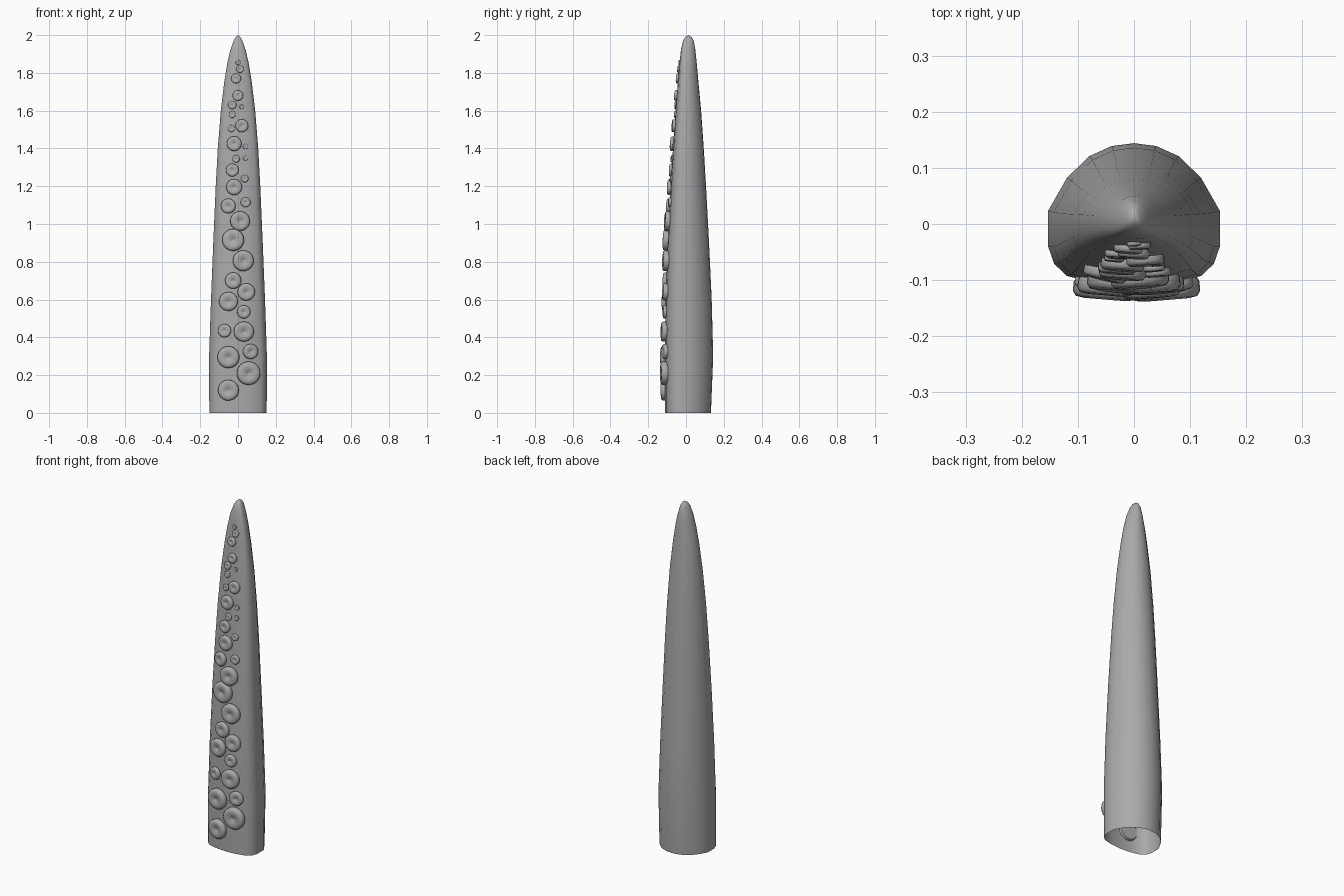
import bpy
import bmesh
import math
from mathutils import Vector
from mathutils.bvhtree import BVHTree

cube = bpy.data.objects.get("Cube")
if cube:
    bpy.data.objects.remove(cube, do_unlink=True)

# One flat colour for everything
grey = bpy.data.materials.new("plain_grey")
grey.use_nodes = True
colour = (0.4, 0.4, 0.4, 1)
grey.diffuse_color = colour
grey.node_tree.nodes["Principled BSDF"].inputs["Base Color"].default_value = colour


def finish(bm, name, angle):
    """Turn a bmesh into a smooth shaded object with the grey material."""
    bmesh.ops.recalc_face_normals(bm, faces=bm.faces)
    mesh = bpy.data.meshes.new(name)
    bm.to_mesh(mesh)
    mesh.materials.append(grey)
    obj = bpy.data.objects.new(name, mesh)
    bpy.context.collection.objects.link(obj)
    bpy.ops.object.select_all(action='DESELECT')
    obj.select_set(True)
    bpy.context.view_layer.objects.active = obj
    bpy.ops.object.shade_smooth_by_angle(angle=math.radians(angle))
    return obj


def bridge(bm, lower, upper):
    """Join two equal rings of vertices with quads."""
    count = len(lower)
    for i in range(count):
        j = (i + 1) % count
        bm.faces.new((lower[i], lower[j], upper[j], upper[i]))


# Half cross-section: share of half width, share of depth from front to back
half_section = [(0, 0), (.4, .02), (.78, .075), (.93, .16), (1, .28),
                (1, .53), (.78, .76), (.52, .91), (.26, .98), (0, 1)]
section = half_section + [(-u, t) for u, t in half_section[-2:0:-1]]

# Tapering body: height, half width, front y, back y
levels = [(0, .152, -.11, .132), (.3, .153, -.112, .144), (.6, .143, -.108, .136),
          (.9, .131, -.097, .122), (1.2, .118, -.081, .106), (1.4, .107, -.069, .094),
          (1.6, .091, -.055, .08), (1.75, .073, -.043, .066), (1.85, .057, -.034, .057),
          (1.92, .041, -.027, .05), (1.97, .024, -.016, .041), (1.99, .012, -.004, .03)]

body = bmesh.new()
rings = []
for z, width, front, back in levels:
    rings.append([body.verts.new((u * width, front + t * (back - front), z))
                  for u, t in section])
for lower, upper in zip(rings, rings[1:]):
    bridge(body, lower, upper)
tip = body.verts.new((0, .013, 2))
for i, vert in enumerate(rings[-1]):
    body.faces.new((vert, rings[-1][(i + 1) % len(section)], tip))
finish(body, "tentacle_body", 60)
surface = BVHTree.FromBMesh(body)

# Suckers: x and z in hundredths, radius in thousandths
suckers = [(-5, 12, 55), (5.5, 21, 62), (-5, 29.5, 58), (6.5, 32.5, 40),
           (-7, 43.5, 35), (3, 43, 53), (3, 53.5, 35), (-5, 59, 50),
           (4.3, 64, 46), (-2.5, 70, 43), (2.7, 80.5, 55), (-2.5, 91.5, 58),
           (1, 101.5, 52), (-5, 109.5, 39), (4, 111.5, 26), (-2, 119.5, 42),
           (3.5, 124, 20), (-3, 128.5, 34), (-1, 134.5, 20), (4, 135, 14),
           (4, 141, 14), (-2, 142.5, 39), (2, 152, 34), (-3.5, 150.5, 18),
           (-3, 158, 18), (-3, 163, 22), (2, 162, 12), (0, 168, 28),
           (-1, 177, 26), (1, 182, 20), (0, 185.5, 13)]

# Lathed sucker outline: radius and height, both as a share of the radius
outline = [(.9, -.2), (1, 0), (1, .28), (.9, .42), (.65, .46), (.3, .41), (.14, .3)]
SIDES = 20


def add_sucker(number, x, z, radius):
    centre, normal, _, _ = surface.ray_cast(Vector((x, -1, z)), Vector((0, 1, 0)))
    if normal.y > 0:
        normal = -normal
    turn = Vector((0, 0, 1)).rotation_difference(normal)

    def place(r, angle, height):
        point = Vector((r * math.cos(angle), r * math.sin(angle), height))
        return centre + turn @ (point * radius)

    bm = bmesh.new()
    loops = [[bm.verts.new(place(r, math.tau * i / SIDES, h)) for i in range(SIDES)]
             for r, h in outline]
    for lower, upper in zip(loops, loops[1:]):
        bridge(bm, lower, upper)
    bm.faces.new(loops[0])
    # Dimple in the middle of the cup
    dimple = bm.verts.new(place(0, 0, .25))
    for i in range(SIDES):
        bm.faces.new((loops[-1][i], loops[-1][(i + 1) % SIDES], dimple))
    finish(bm, f"sucker_{number}", 50)
    bm.free()


for number, (x, z, radius) in enumerate(suckers, start=1):
    add_sucker(number, x / 100, z / 100, radius / 1000)
body.free()
